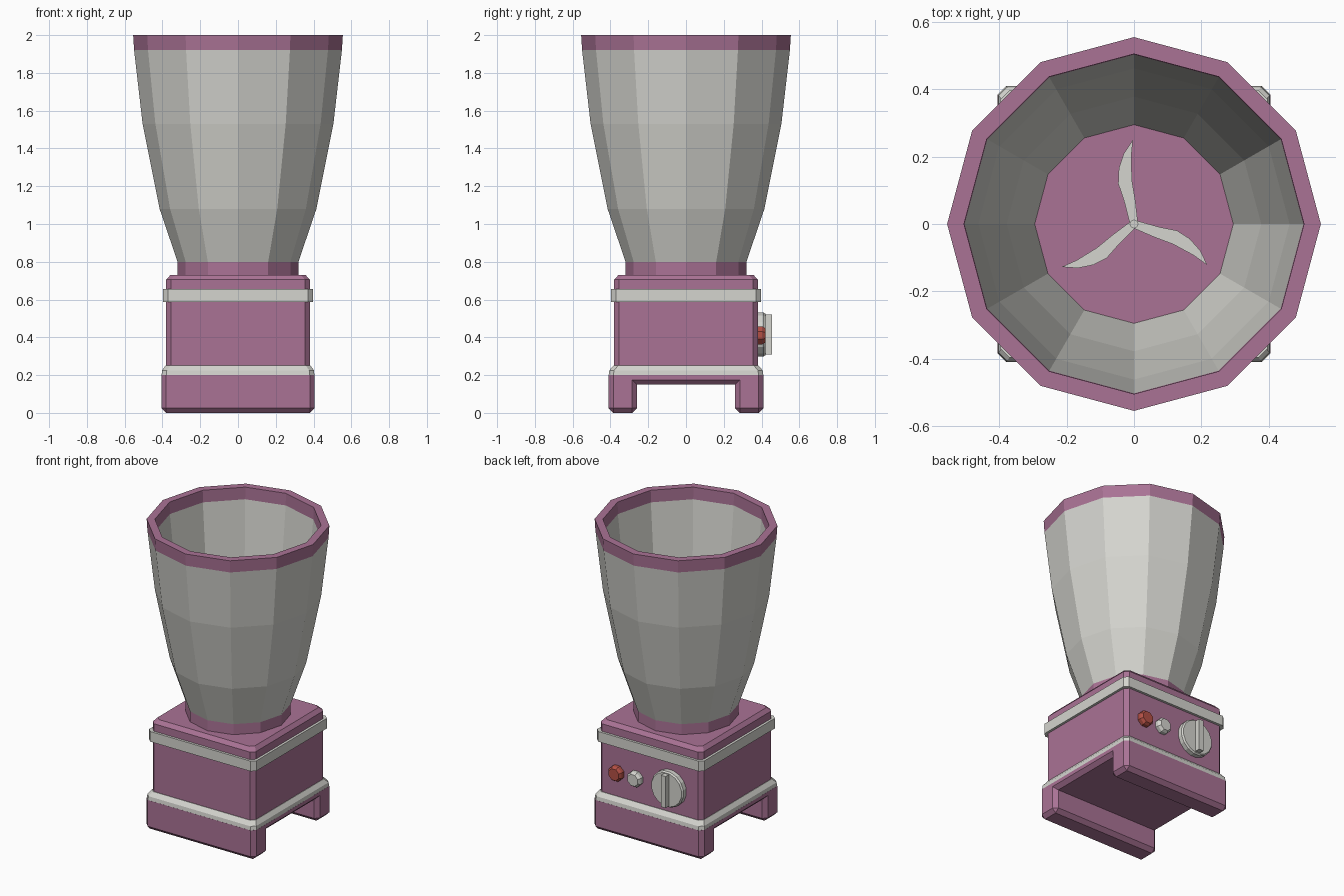
import bpy, bmesh, math
from mathutils import Matrix

if "Cube" in bpy.data.objects:
    bpy.data.objects.remove(bpy.data.objects["Cube"])


def material(name, rgb):
    m = bpy.data.materials.new(name)
    m.diffuse_color = (*rgb, 1)
    m.use_nodes = True
    m.node_tree.nodes["Principled BSDF"].inputs["Base Color"].default_value = m.diffuse_color
    return m


PURPLE = material("dusty_purple", (0.40, 0.17, 0.30))
GREY = material("light_grey", (0.66, 0.66, 0.62))
RED = material("button_red", (0.45, 0.08, 0.06))


def finish(name, bm, *mats):
    bmesh.ops.recalc_face_normals(bm, faces=bm.faces)
    me = bpy.data.meshes.new(name)
    bm.to_mesh(me)
    bm.free()
    for m in mats:
        me.materials.append(m)
    ob = bpy.data.objects.new(name, me)
    bpy.context.collection.objects.link(ob)
    return ob


def loft(bm, rings):
    """Skin a list of equal-length point rings and cap both ends."""
    loops = [[bm.verts.new(p) for p in r] for r in rings]
    n = len(loops[0])
    for a, b in zip(loops, loops[1:]):
        for i in range(n):
            j = (i + 1) % n
            bm.faces.new((a[i], a[j], b[j], b[i]))
    bm.faces.new(loops[0][::-1])
    bm.faces.new(loops[-1])


def box_ring(z, hx, hy, c=0.025):
    """Rectangle with cut corners at height z."""
    return [(hx, -hy + c, z), (hx, hy - c, z), (hx - c, hy, z), (-hx + c, hy, z),
            (-hx, hy - c, z), (-hx, -hy + c, z), (-hx + c, -hy, z), (hx - c, -hy, z)]


def round_ring(r, z, n=12):
    return [(r * math.cos(2 * math.pi * i / n), r * math.sin(2 * math.pi * i / n), z)
            for i in range(n)]


def stack(name, rings, mat):
    bm = bmesh.new()
    loft(bm, [box_ring(*r) for r in rings])
    return finish(name, bm, mat)


# Foot: arch profile run along x, outer edges chamfered
bm = bmesh.new()
arch = [(-.41, 0), (-.26, 0), (-.26, .15), (.26, .15), (.26, 0), (.41, 0), (.41, .2), (-.41, .2)]
loft(bm, [[(x, y, z) for y, z in arch] for x in (-.405, .405)])
bmesh.ops.recalc_face_normals(bm, faces=bm.faces)
edges = [e for e in bm.edges if e.is_convex and min(v.co.z for v in e.verts) < .19]
bmesh.ops.bevel(bm, geom=edges, offset=.025, segments=1, affect='EDGES')
finish("foot", bm, PURPLE)

# Housing and trim bands
stack("lower_trim", [(.195, .405, .41), (.225, .402, .406), (.252, .383, .383)], GREY)
stack("housing", [(.24, .38, .38), (.705, .38, .38), (.73, .358, .358)], PURPLE)
stack("upper_trim", [(.587, .396, .396), (.655, .396, .396)], GREY)

# Jar with collar, rim and inside wall
bm = bmesh.new()
profile = [(.32, .72), (.32, .80), (.415, 1.08), (.505, 1.53), (.55, 1.92), (.555, 2),
           (.505, 2), (.503, 1.92), (.462, 1.53), (.378, 1.08), (.295, .80)]
loft(bm, [round_ring(r, z) for r, z in profile])
for f in bm.faces:
    z = f.calc_center_median().z
    f.material_index = 0 if .801 < z < 1.919 else 1
finish("jar", bm, GREY, PURPLE)

# Blades and hub
blade = [(.012, 0), (.004, .07), (-.006, .13), (-.008, .20), (-.003, .25), (-.03, .21),
         (-.045, .165), (-.047, .12), (-.03, .07), (-.012, 0)]
for k in range(3):
    bm = bmesh.new()
    loft(bm, [[(x, y, z) for x, y in blade] for z in (.835, .845)])
    bm.transform(Matrix.Rotation(k * math.tau / 3, 4, 'Z'))
    finish(f"blade_{k + 1}", bm, GREY)
bm = bmesh.new()
loft(bm, [round_ring(.013, z, 8) for z in (.79, .86)])
finish("blade_hub", bm, GREY)


# Controls on the back face
def dial(name, x, z, steps, sides, mat):
    bm = bmesh.new()
    loft(bm, [round_ring(r, d, sides) for r, d in steps])
    bm.transform(Matrix.Translation((x, .37, z)) @ Matrix.Rotation(-math.pi / 2, 4, 'X')
                 @ Matrix.Rotation(math.pi / sides, 4, 'Z'))
    finish(name, bm, mat)


button = [(.052, 0), (.052, .034), (.040, .050)]
dial("red_button", .24, .41, button, 8, RED)
dial("grey_button", .10, .41, button, 8, GREY)
dial("knob", -.15, .415, [(.12, 0), (.12, .04), (.112, .05)], 16, GREY)
bm = bmesh.new()
bmesh.ops.create_cube(bm, size=1, matrix=Matrix.Translation((-.15, .43, .415))
                      @ Matrix.Diagonal((.035, .05, .21, 1)))
finish("knob_grip", bm, GREY)
